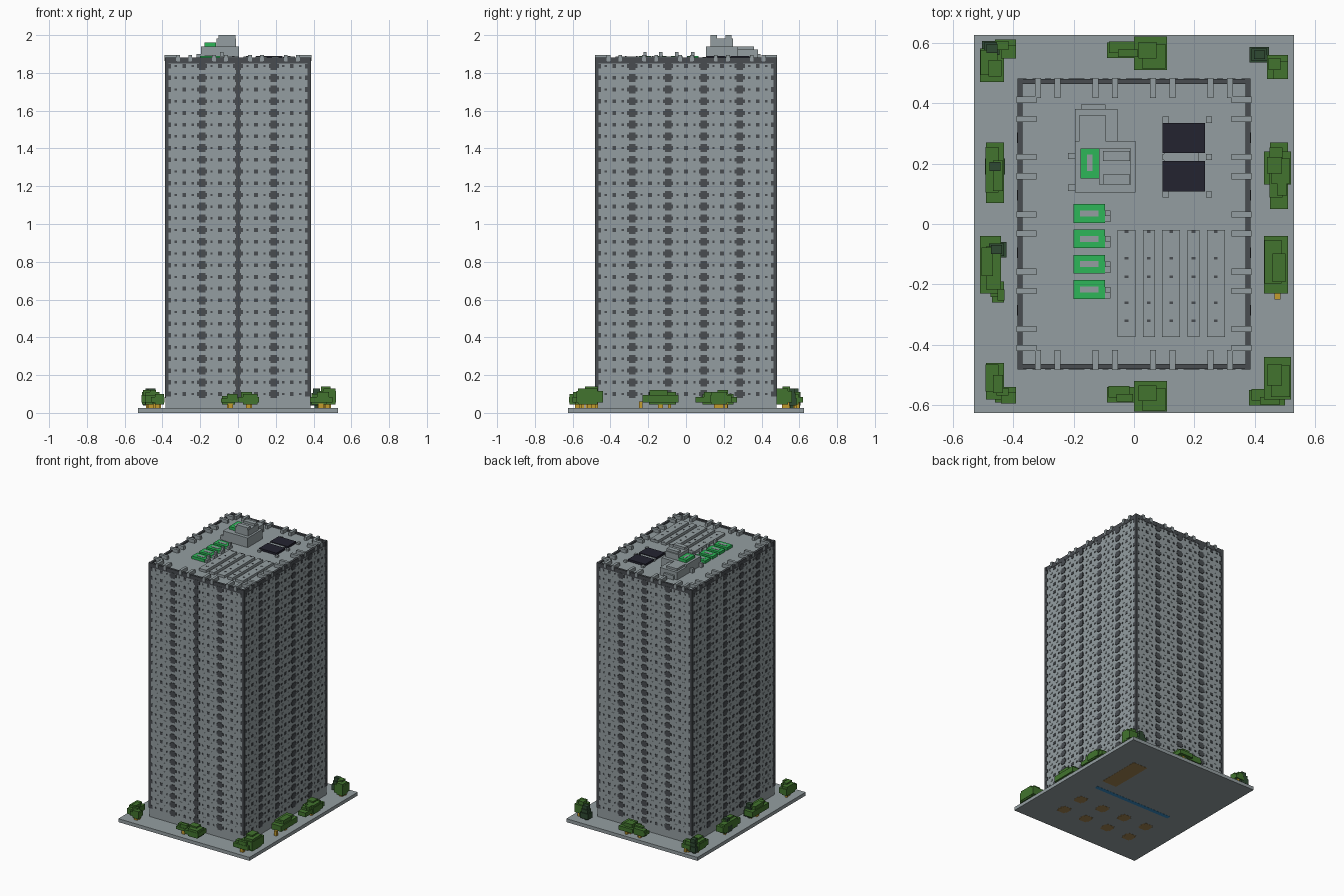
import bpy
import bmesh
from mathutils import Matrix

default = bpy.data.objects.get("Cube")
if default:
    bpy.data.objects.remove(default, do_unlink=True)


def linear(channel):
    c = channel / 255
    return c / 12.92 if c < 0.04 else ((c + 0.055) / 1.055) ** 2.4


def material(name, r, g, b):
    mat = bpy.data.materials.new(name)
    colour = (linear(r), linear(g), linear(b), 1)
    mat.diffuse_color = colour
    mat.use_nodes = True
    for node in mat.node_tree.nodes:
        if node.type == "BSDF_PRINCIPLED":
            node.inputs["Base Color"].default_value = colour
            node.inputs["Roughness"].default_value = 0.8
    return mat


concrete = material("concrete grey", 148, 158, 161)
dark_grey = material("dark grey", 72, 76, 80)
navy = material("solar navy", 35, 35, 48)
bright_green = material("bright green", 45, 182, 88)
leaf_green = material("leaf green", 66, 116, 46)
deep_green = material("deep green", 47, 74, 50)
yellow = material("yellow wood", 196, 156, 45)
brown = material("brown", 160, 130, 80)
blue = material("blue", 55, 140, 195)


class Part:
    """Collects boxes into one named object of one colour."""

    def __init__(self, name, mat):
        self.name, self.mat, self.bm = name, mat, bmesh.new()

    def span(self, x0, x1, y0, y1, z0, z1):
        self.box((x0 + x1) / 2, (y0 + y1) / 2, x1 - x0, y1 - y0, z0, z1)

    def box(self, x, y, width, depth, z0, z1):
        move = Matrix.Translation((x, y, (z0 + z1) / 2))
        size = Matrix.Diagonal((width, depth, z1 - z0, 1))
        bmesh.ops.create_cube(self.bm, size=1, matrix=move @ size)

    def finish(self):
        mesh = bpy.data.meshes.new(self.name)
        self.bm.to_mesh(mesh)
        self.bm.free()
        mesh.materials.append(self.mat)
        bpy.context.collection.objects.link(bpy.data.objects.new(self.name, mesh))


HALF_X, HALF_Y = 0.383, 0.478
GROUND, ROOF = 0.025, 1.87
FLOOR, FIRST, STOREYS = 0.062, 0.1, 29
BAY = 0.19
SIDES = [(axis, sign) for axis in "xy" for sign in (-1, 1)]


def wall_plate(part, side, u, z, width, height, proud=0.003):
    """Thin plate on a facade, u running along the wall."""
    axis, sign = side
    z0, z1 = z - height / 2, z + height / 2
    if axis == "y":
        part.box(u, sign * HALF_Y, width, proud * 2, z0, z1)
    else:
        part.box(sign * HALF_X, u, proud * 2, width, z0, z1)


# Ground slab and tower body
slab = Part("ground_slab", concrete)
slab.span(-0.53, 0.53, -0.625, 0.625, 0, GROUND)
slab.finish()
tower = Part("tower_body", concrete)
tower.span(-HALF_X, HALF_X, -HALF_Y, HALF_Y, GROUND, ROOF)
tower.finish()

# Facade: stepped crosses on the bay lines, small windows between, corner teeth
crosses = Part("stepped_window_bays", dark_grey)
windows = Part("small_windows", dark_grey)
teeth = Part("corner_teeth", dark_grey)
ledges = Part("window_ledges", concrete)
for side in SIDES:
    half = HALF_Y if side[0] == "x" else HALF_X
    count = 4 if side[0] == "x" else 3
    lines = [(i - (count - 1) / 2) * BAY for i in range(count)]
    mids = [(i - count / 2) * BAY for i in range(count + 1)]
    for k in range(STOREYS):
        z = FIRST + k * FLOOR
        for u in lines:
            wall_plate(crosses, side, u, z, 0.054, 0.02)
            wall_plate(crosses, side, u, z, 0.034, 0.042, 0.004)
        for u in mids:
            wall_plate(windows, side, u, z, 0.02, 0.02)
            for s in (-1, 1):
                wall_plate(ledges, side, u + s * 0.03, z + FLOOR / 2, 0.016, 0.012)
                if abs(u + s * 0.045) < half:
                    wall_plate(windows, side, u + s * 0.045, z, 0.012, 0.012)
        for s in (-1, 1):
            wall_plate(teeth, side, s * (half - 0.014), z, 0.028, 0.024)
    if side == ("y", -1):
        wall_plate(crosses, side, 0, 0.98, 0.02, 1.78, 0.002)
for part in (crosses, windows, teeth, ledges):
    part.finish()

posts = Part("corner_posts", dark_grey)
for sx in (-1, 1):
    for sy in (-1, 1):
        posts.box(sx * (HALF_X - 0.006), sy * (HALF_Y - 0.006), 0.018, 0.018, 0.09, 1.882)
posts.finish()

# Roof edge: dark band with light merlons across it
band = Part("roof_edge_band", dark_grey)
merlons = Part("parapet_merlons", concrete)
for s in (-1, 1):
    band.box(s * (HALF_X - 0.006), 0, 0.016, 2 * HALF_Y, 1.85, 1.881)
    band.box(0, s * (HALF_Y - 0.006), 2 * HALF_X, 0.016, 1.85, 1.881)
    for i in range(-2, 3):
        for t in (-1, 1):
            x = i * BAY + t * 0.063
            if abs(x) < HALF_X:
                merlons.box(x, s * (HALF_Y - 0.028), 0.02, 0.066, 1.862, 1.895)
            y = (i + 0.5) * BAY + t * 0.063
            if abs(y) < HALF_Y:
                merlons.box(s * (HALF_X - 0.028), y, 0.066, 0.02, 1.862, 1.895)
                if i == 1 and t == 1:
                    for m in (-1, 1):
                        merlons.box(s * (HALF_X - 0.028), m * 0.41, 0.066, 0.02, 1.862, 1.895)
band.finish()
merlons.finish()

# Roof plant house with stepped top and slatted cover
house = Part("roof_plant_house", concrete)
house.span(-0.195, 0.005, 0.105, 0.275, ROOF, 1.94)
house.span(-0.195, -0.055, 0.275, 0.38, ROOF, 1.925)
house.span(-0.18, -0.095, 0.275, 0.36, 1.925, 1.94)
house.span(-0.175, -0.095, 0.38, 0.395, ROOF, 1.9)
house.span(-0.115, -0.01, 0.13, 0.25, 1.94, 1.983)
for y in (0.147, 0.225):
    house.box(-0.058, y, 0.09, 0.034, 1.983, 2)
for i in range(3):
    house.box(-0.065, 0.28 + i * 0.02, 0.022, 0.018, ROOF, 1.91)
for y in (0.12, 0.225):
    house.box(-0.207, y, 0.024, 0.02, ROOF, 1.9)
house.finish()

# Green framed vents: one on the house, four on the deck
frames = Part("green_vent_frames", bright_green)
cores = Part("vent_cores", concrete)
frames.span(-0.177, -0.116, 0.15, 0.25, 1.94, 1.96)
cores.span(-0.155, -0.138, 0.175, 0.23, 1.94, 1.962)
for i in range(4):
    y = 0.035 - i * 0.084
    frames.box(-0.148, y, 0.105, 0.062, ROOF, 1.89)
    cores.box(-0.148, y, 0.06, 0.02, ROOF, 1.892)
    cores.box(-0.087, y - 0.01, 0.02, 0.038, ROOF, 1.888)
    cores.box(-0.087, y, 0.018, 0.018, 1.888, 1.91)
frames.finish()
cores.finish()

# Solar panels on short feet
panels = Part("solar_panels", navy)
panels.span(0.095, 0.235, 0.108, 0.208, 1.875, 1.89)
panels.span(0.095, 0.235, 0.235, 0.335, 1.875, 1.89)
panels.finish()
feet = Part("solar_panel_feet", concrete)
feet.span(0.1, 0.215, 0.208, 0.235, ROOF, 1.885)
for x in (0.105, 0.248):
    for y in (0.097, 0.222, 0.345):
        feet.box(x, y, 0.02, 0.02, ROOF, 1.884)
feet.finish()

# Long roof ducts with dark fixings
ducts = Part("roof_ducts", concrete)
fixings = Part("duct_fixings", dark_grey)
for i in range(5):
    x = -0.025 + i * 0.074
    width = 0.04 if i % 2 else 0.06
    ducts.box(x, -0.197, width, 0.355, ROOF, 1.888)
    for y in (-0.026, -0.113, -0.175, -0.26, -0.32):
        fixings.box(x, y, 0.012, 0.008, 1.886, 1.89)
ducts.finish()
fixings.finish()

# Blocky trees: clumps as x0, x1, y0, y1, top in hundredths
clumps = [
    (-49, -43, -58, -46, 12), (-46, -39, -59, -54, 11),
    (-9, 1, -59, -54, 10), (0, 11, -62, -52, 11),
    (38, 50, -60, -55, 11), (43, 52, -58, -44, 14),
    (43, 51, -23, -4, 12), (43, 52, 13, 24, 12), (45, 51, 5, 27, 11),
    (44, 51, 48, 56, 14), (-9, 3, 55, 60, 10), (0, 11, 51, 62, 11),
    (-51, -43, 47, 58, 12), (-46, -39, 55, 61, 11),
    (-49, -43, 7, 27, 12), (-51, -44, -23, -4, 12), (-47, -43, -26, -19, 10),
]
leaves = Part("tree_leaves", leaf_green)
trunks = Part("tree_trunks", yellow)
for n, clump in enumerate(clumps):
    x0, x1, y0, y1, top = (v / 100 for v in clump)
    cx, cy, w, d = (x0 + x1) / 2, (y0 + y1) / 2, x1 - x0, y1 - y0
    lean = 0.01 if n % 2 else -0.01
    leaves.box(cx, cy, w, d, 0.055, top - 0.025)
    leaves.box(cx + lean, cy - lean, w * 0.7, d * 0.75, 0.045, top - 0.01)
    leaves.box(cx - lean, cy + lean, w * 0.55, d * 0.5, 0.06, top)
    trunks.box(cx, cy, 0.025, 0.025, GROUND, 0.05)
    trunks.box(cx + lean, cy + d / 4, 0.016, 0.016, GROUND, 0.06)
trunks.box(0.475, -0.24, 0.02, 0.02, GROUND, 0.06)
leaves.finish()
trunks.finish()

# Small darker conifers
conifers = Part("conifers", deep_green)
for x, y in ((0.415, 0.56), (-0.47, 0.58), (-0.46, 0.19), (-0.455, -0.085)):
    for step in range(3):
        wide = 0.065 - step * 0.014
        conifers.box(x, y, wide, wide * 0.8, 0.04 + step * 0.03, 0.08 + step * 0.025)
    conifers.box(x, y, 0.018, 0.018, GROUND, 0.05)
conifers.finish()

# Inlays on the underside of the slab
strip = Part("underside_strip", blue)
strip.box(-0.01, -0.028, 0.64, 0.03, -0.001, 0.004)
strip.finish()
pads = Part("underside_pads", brown)
pads.box(0.27, 0.226, 0.12, 0.33, -0.001, 0.004)
for i in range(4):
    for y in (-0.225, -0.4):
        pads.box(0.28 - i * BAY, y, 0.06, 0.08, -0.001, 0.004)
        pads.box(0.28 - i * BAY, y, 0.08, 0.05, -0.0008, 0.004)
pads.finish()
